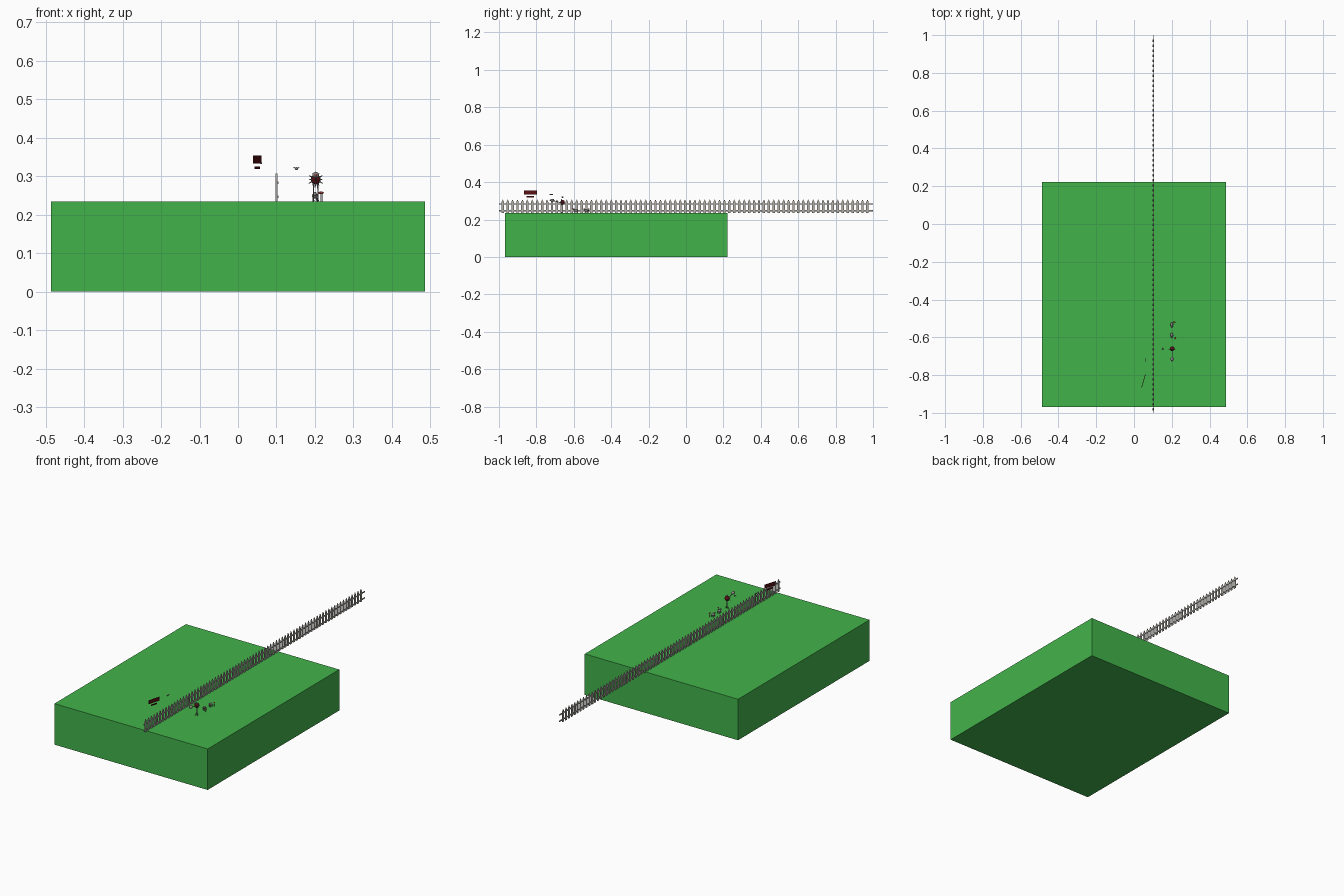
import bpy, bmesh, math
from mathutils import Vector

old = bpy.data.objects.get("Cube")
if old:
    bpy.data.objects.remove(old, do_unlink=True)


def material(name, r, g, b):
    m = bpy.data.materials.new(name)
    m.use_nodes = True
    m.diffuse_color = (r, g, b, 1)
    m.node_tree.nodes["Principled BSDF"].inputs["Base Color"].default_value = (r, g, b, 1)
    return m


GREEN = material("grass green", 0.055, 0.45, 0.07)
WOOD = material("weathered wood", 0.46, 0.44, 0.40)
DARK_RED = material("dark red", 0.10, 0.005, 0.008)
GREY = material("stone grey", 0.25, 0.23, 0.22)
PINK = material("coral red", 0.75, 0.12, 0.10)


def finish(name, bm, mat, smooth=False):
    mesh = bpy.data.meshes.new(name)
    bmesh.ops.recalc_face_normals(bm, faces=bm.faces)
    bm.to_mesh(mesh)
    bm.free()
    for p in mesh.polygons:
        p.use_smooth = smooth
    mesh.materials.append(mat)
    ob = bpy.data.objects.new(name, mesh)
    bpy.context.collection.objects.link(ob)
    return ob


def box(name, centre, size, mat, turn=0):
    bm = bmesh.new()
    bmesh.ops.create_cube(bm, size=1)
    bmesh.ops.scale(bm, vec=size, verts=bm.verts)
    ob = finish(name, bm, mat)
    ob.location = centre
    ob.rotation_euler.z = turn
    return ob


def ball(name, centre, size, mat):
    bm = bmesh.new()
    bmesh.ops.create_uvsphere(bm, u_segments=16, v_segments=10, radius=1)
    bmesh.ops.scale(bm, vec=size, verts=bm.verts)
    ob = finish(name, bm, mat, True)
    ob.location = centre
    return ob


def rod(name, start, end, r1, r2, mat):
    a, b = Vector(start), Vector(end)
    bm = bmesh.new()
    bmesh.ops.create_cone(bm, cap_ends=True, segments=8, radius1=r1, radius2=r2,
                          depth=(b - a).length)
    ob = finish(name, bm, mat)
    ob.location = (a + b) / 2
    ob.rotation_euler = (b - a).to_track_quat("Z", "Y").to_euler()
    return ob


# Ground block
GROUND = 0.235
box("ground_block", (0, -0.373, GROUND / 2), (0.972, 1.192, GROUND), GREEN)

# Fence: one pointed picket repeated along two rails
COUNT = 75
PITCH = 1.95 / (COUNT - 1)
bm = bmesh.new()
half = 0.0065
profile = [(-half, GROUND), (half, GROUND), (half, 0.294), (0, 0.307), (-half, 0.294)]
face = bm.faces.new([bm.verts.new((0.098, y, z)) for y, z in profile])
side = bmesh.ops.extrude_face_region(bm, geom=[face])
bmesh.ops.translate(bm, vec=(0.004, 0, 0),
                    verts=[v for v in side["geom"] if isinstance(v, bmesh.types.BMVert)])
pickets = finish("fence_pickets", bm, WOOD)
pickets.location.y = -0.98
row = pickets.modifiers.new("row", "ARRAY")
row.count = COUNT
row.use_relative_offset = False
row.use_constant_offset = True
row.constant_offset_displace = (0, PITCH, 0)
for label, z in (("lower", 0.247), ("upper", 0.283)):
    box(label + "_fence_rail", (0.1035, 0, z), (0.003, 2, 0.007), WOOD)

# Floating dark red panel with a smaller strip below it
lean = math.atan2(0.07, 0.02)
box("floating_panel", (0.05, -0.832, 0.344), (0.072, 0.003, 0.021), DARK_RED, lean)
box("floating_strip", (0.05, -0.832, 0.322), (0.04, 0.003, 0.007), DARK_RED, lean)
box("floating_chip", (0.06, -0.72, 0.334), (0.004, 0.02, 0.004), GREY)

# Small hovering flyer with two wings
ball("flyer_body", (0.152, -0.66, 0.32), (0.004, 0.006, 0.004), GREY)
for s in (-1, 1):
    rod("flyer_wing", (0.152, -0.66, 0.32), (0.152 + s * 0.007, -0.663, 0.323),
        0.002, 0.001, GREY)

# Spiky creature standing on two thin legs
X, Y, Z = 0.202, -0.66, 0.292
ball("creature_body", (X, Y, Z), (0.013, 0.012, 0.013), DARK_RED)
for i in range(12):
    a = i * math.tau / 12
    reach = 0.021 if i % 2 else 0.018
    rod("creature_spike", (X, Y - 0.004, Z),
        (X + reach * math.cos(a), Y - 0.006, Z + reach * math.sin(a)), 0.004, 0.0006, GREY)
for s in (-1, 1):
    rod("creature_leg", (X + s * 0.006, Y, GROUND), (X + s * 0.005, Y, Z), 0.0015, 0.0015, GREY)
    ball("creature_foot", (X + s * 0.006, Y - 0.004, GROUND + 0.002),
         (0.003, 0.006, 0.002), GREY)

# Floating head in front of the creature
ball("front_head", (X, -0.715, 0.303), (0.009, 0.011, 0.008), GREY)
rod("front_neck", (X, -0.71, 0.301), (X, -0.67, 0.290), 0.002, 0.002, GREY)
ball("front_nose", (X, -0.726, 0.303), (0.003, 0.003, 0.003), PINK)

# Two small ground animals, each with a coral marker beside it
for y, dx, dy in ((-0.588, 0.018, -0.016), (-0.533, 0.014, 0.013)):
    ball("small_animal_body", (0.2, y, 0.249), (0.008, 0.011, 0.007), GREY)
    ball("small_animal_head", (0.2, y - 0.011, 0.254), (0.005, 0.005, 0.005), GREY)
    for s in (-1, 1):
        for t in (-1, 1):
            rod("small_animal_leg", (0.2 + s * 0.005, y + t * 0.007, GROUND),
                (0.2 + s * 0.004, y + t * 0.006, 0.249), 0.0015, 0.0015, GREY)
    rod("marker_stem", (0.2 + dx, y + dy, GROUND), (0.2 + dx, y + dy, 0.256),
        0.001, 0.001, GREY)
    ball("marker_bud", (0.2 + dx, y + dy, 0.257), (0.005, 0.005, 0.003), PINK)
